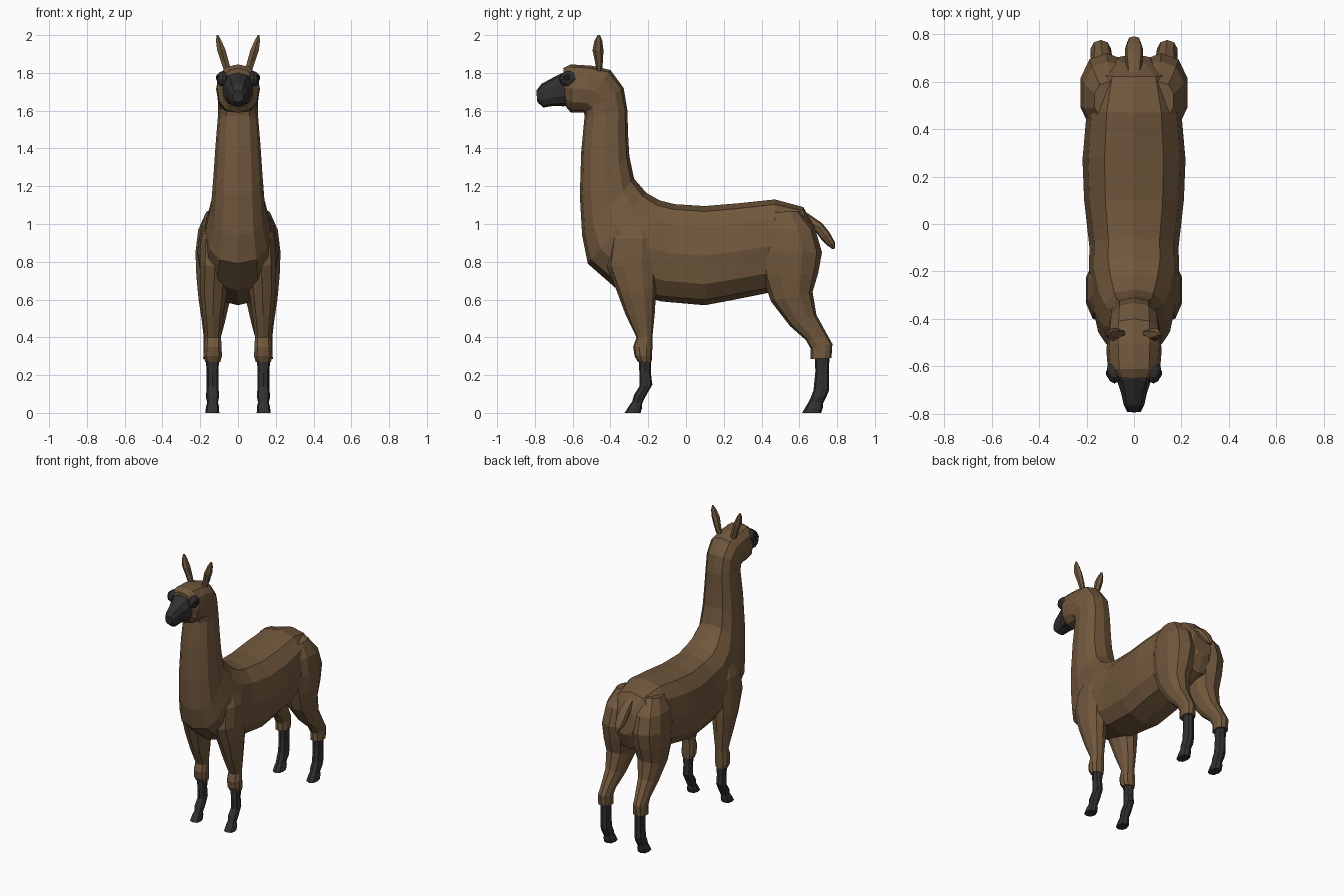
import bpy, bmesh, math
from mathutils import Vector


def material(name, rgb):
    m = bpy.data.materials.new(name)
    m.diffuse_color = (*rgb, 1)
    return m


BROWN = material("brown wool", (0.165, 0.097, 0.046))
DARK = material("charcoal skin", (0.030, 0.030, 0.031))
BLACK = material("black eye", (0.012, 0.012, 0.013))


def loft(name, sections, mat, sides=12, power=0.8, side=1):
    """Skin rings; section = (y1, z1, y2, z2, half_width, centre_x)."""
    bm = bmesh.new()
    rings = []
    for y1, z1, y2, z2, hw, xc in sections:
        ring = []
        for i in range(sides):
            t = math.tau * i / sides
            c, s = math.cos(t), math.sin(t)
            c = math.copysign(abs(c) ** power, c)
            s = math.copysign(abs(s) ** power, s)
            ring.append(bm.verts.new((side * (xc + hw * s),
                                      (y1 + y2) / 2 + (y1 - y2) / 2 * c,
                                      (z1 + z2) / 2 + (z1 - z2) / 2 * c)))
        rings.append(ring)
    for a, b in zip(rings, rings[1:]):
        for i in range(sides):
            j = (i + 1) % sides
            bm.faces.new((a[i], a[j], b[j], b[i]))
    bm.faces.new(rings[0])
    bm.faces.new(rings[-1])
    bmesh.ops.recalc_face_normals(bm, faces=bm.faces)
    me = bpy.data.meshes.new(name)
    bm.to_mesh(me)
    bm.free()
    me.materials.append(mat)
    ob = bpy.data.objects.new(name, me)
    bpy.context.collection.objects.link(ob)
    return ob


def centred(rows):
    return [(*r, 0) for r in rows]


# Torso, neck and head: top point, bottom point, half width
loft("body_neck_head", centred([
    (0.68, 0.99, 0.71, 0.82, 0.07),
    (0.62, 1.09, 0.66, 0.70, 0.16),
    (0.47, 1.13, 0.46, 0.64, 0.20),
    (0.28, 1.11, 0.26, 0.60, 0.217),
    (0.10, 1.095, 0.10, 0.57, 0.21),
    (-0.06, 1.105, -0.13, 0.59, 0.188),
    (-0.14, 1.125, -0.36, 0.65, 0.19),
    (-0.21, 1.165, -0.52, 0.79, 0.17),
    (-0.275, 1.24, -0.55, 0.94, 0.143),
    (-0.30, 1.36, -0.562, 1.15, 0.13),
    (-0.307, 1.48, -0.555, 1.38, 0.118),
    (-0.31, 1.60, -0.537, 1.57, 0.105),
    (-0.33, 1.72, -0.54, 1.59, 0.107),
    (-0.40, 1.815, -0.555, 1.59, 0.113),
    (-0.50, 1.838, -0.58, 1.59, 0.116),
    (-0.61, 1.845, -0.61, 1.59, 0.11),
    (-0.65, 1.825, -0.635, 1.62, 0.083),
]), BROWN)

# Muzzle
loft("muzzle", centred([
    (-0.60, 1.80, -0.60, 1.63, 0.085),
    (-0.655, 1.80, -0.645, 1.623, 0.078),
    (-0.71, 1.772, -0.70, 1.625, 0.058),
    (-0.765, 1.742, -0.755, 1.617, 0.045),
    (-0.793, 1.705, -0.787, 1.645, 0.03),
]), DARK, 10)

for side, tag in ((1, "right"), (-1, "left")):
    # Eye patch and eyeball
    for part, mat, loc, scale in (
            ("eye_patch", DARK, (0.082, -0.622, 1.768), (0.033, 0.05, 0.042)),
            ("eye", BLACK, (0.100, -0.628, 1.775), (0.018, 0.024, 0.022))):
        bpy.ops.mesh.primitive_uv_sphere_add(segments=10, ring_count=6, radius=1)
        ob = bpy.context.object
        ob.name = f"{part}_{tag}"
        ob.location = (loc[0] * side, loc[1], loc[2])
        ob.scale = scale
        ob.data.materials.append(mat)

    # Ear: leaf shape leaning outward
    loft("ear_" + tag, [
        (-0.445, 1.81, -0.475, 1.81, 0.022, 0.055),
        (-0.44, 1.86, -0.482, 1.86, 0.024, 0.070),
        (-0.437, 1.92, -0.495, 1.92, 0.026, 0.088),
        (-0.443, 1.97, -0.485, 1.97, 0.017, 0.102),
        (-0.455, 2.0, -0.468, 2.0, 0.005, 0.109),
    ], BROWN, 6, 1, side)

    # Hind leg: back point, front point, half width, centre
    loft("hind_leg_" + tag, [
        (0.60, 1.07, 0.44, 1.06, 0.07, 0.10),
        (0.685, 0.97, 0.395, 0.97, 0.105, 0.11),
        (0.72, 0.85, 0.385, 0.85, 0.115, 0.115),
        (0.70, 0.74, 0.405, 0.72, 0.105, 0.12),
        (0.67, 0.64, 0.45, 0.59, 0.088, 0.125),
        (0.69, 0.52, 0.55, 0.46, 0.063, 0.13),
        (0.75, 0.41, 0.635, 0.385, 0.046, 0.137),
        (0.775, 0.365, 0.66, 0.34, 0.045, 0.14),
        (0.77, 0.29, 0.66, 0.285, 0.046, 0.14),
    ], BROWN, 10, 0.85, side)
    loft("hind_sock_" + tag, [
        (0.76, 0.32, 0.68, 0.32, 0.034, 0.137),
        (0.757, 0.22, 0.685, 0.22, 0.031, 0.136),
        (0.758, 0.12, 0.675, 0.12, 0.031, 0.136),
        (0.745, 0.09, 0.66, 0.08, 0.035, 0.135),
        (0.725, 0.05, 0.65, 0.06, 0.028, 0.135),
        (0.725, 0.03, 0.635, 0.035, 0.034, 0.135),
        (0.715, 0.0, 0.615, 0.0, 0.036, 0.135),
    ], DARK, 8, 0.8, side)

    # Front leg with shoulder
    loft("front_leg_" + tag, [
        (-0.20, 1.05, -0.32, 1.05, 0.05, 0.10),
        (-0.15, 0.92, -0.40, 0.92, 0.085, 0.115),
        (-0.15, 0.78, -0.42, 0.78, 0.083, 0.122),
        (-0.158, 0.66, -0.365, 0.64, 0.075, 0.13),
        (-0.165, 0.53, -0.32, 0.52, 0.058, 0.132),
        (-0.178, 0.40, -0.262, 0.40, 0.044, 0.132),
        (-0.178, 0.35, -0.28, 0.35, 0.048, 0.133),
        (-0.18, 0.30, -0.272, 0.30, 0.051, 0.134),
        (-0.182, 0.27, -0.255, 0.27, 0.042, 0.134),
    ], BROWN, 10, 0.85, side)
    loft("front_sock_" + tag, [
        (-0.186, 0.29, -0.25, 0.29, 0.034, 0.134),
        (-0.186, 0.21, -0.247, 0.21, 0.030, 0.134),
        (-0.178, 0.15, -0.247, 0.14, 0.030, 0.134),
        (-0.215, 0.085, -0.275, 0.095, 0.034, 0.134),
        (-0.232, 0.05, -0.285, 0.06, 0.028, 0.134),
        (-0.232, 0.03, -0.30, 0.04, 0.034, 0.135),
        (-0.24, 0.0, -0.325, 0.0, 0.037, 0.136),
    ], DARK, 8, 0.8, side)

# Tail
loft("tail", centred([
    (0.64, 1.06, 0.65, 0.97, 0.03),
    (0.72, 1.005, 0.69, 0.955, 0.038),
    (0.76, 0.955, 0.715, 0.92, 0.038),
    (0.79, 0.90, 0.75, 0.885, 0.027),
    (0.79, 0.87, 0.775, 0.867, 0.012),
]), BROWN, 8)
